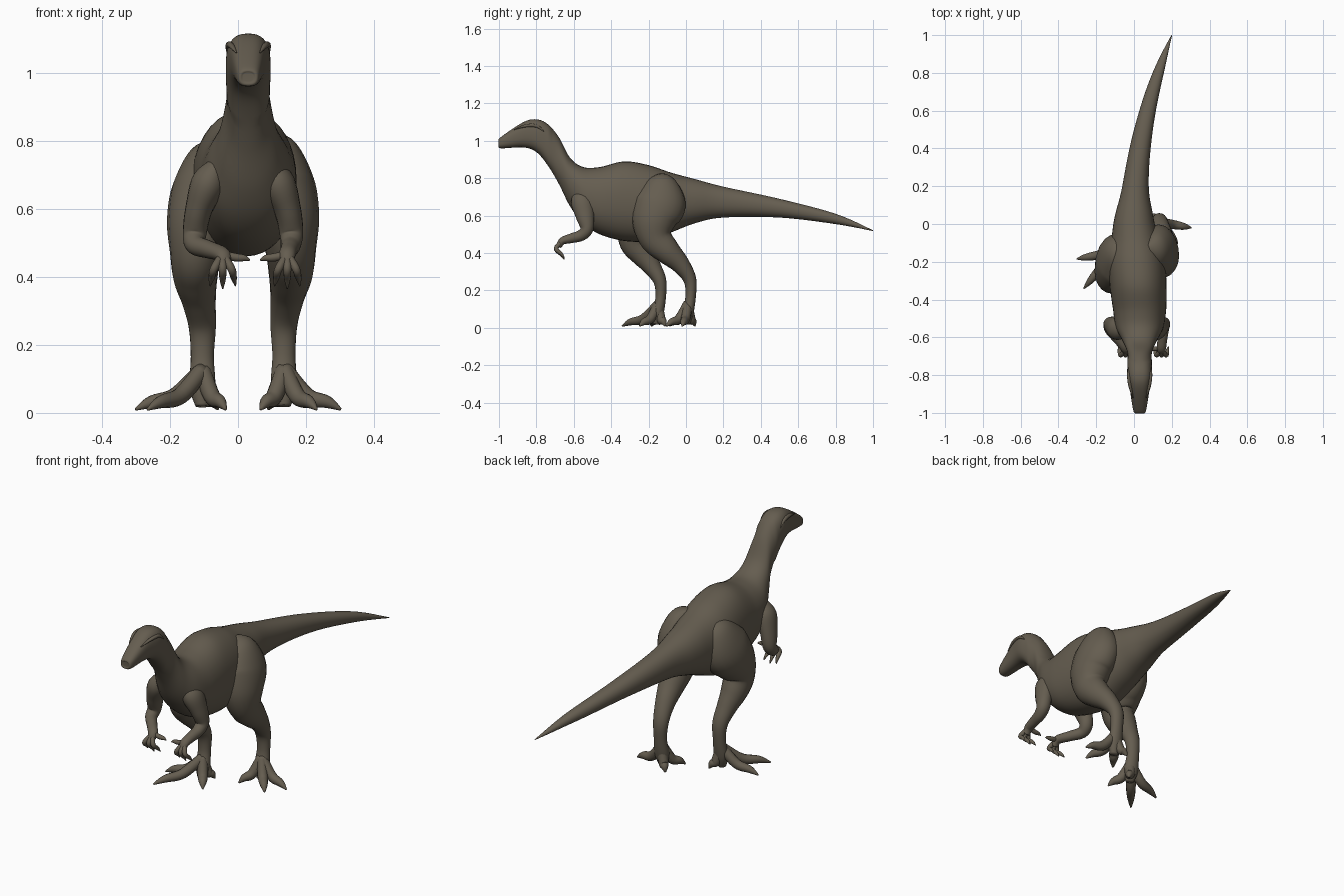
import bpy, bmesh, math
from mathutils import Vector

cube = bpy.data.objects.get("Cube")
if cube:
    bpy.data.objects.remove(cube, do_unlink=True)

skin = bpy.data.materials.new("olive brown hide")
skin.use_nodes = True
skin.diffuse_color = (.13, .11, .08, 1)
shader = skin.node_tree.nodes["Principled BSDF"]
shader.inputs["Base Color"].default_value = skin.diffuse_color
shader.inputs["Roughness"].default_value = .8


def spline(stations, steps):
    """Catmull-Rom interpolation through tuples of any length."""
    points = [Vector(station) for station in stations]
    points = [points[0], *points, points[-1]]
    result = []
    for before, start, end, after in zip(points, points[1:], points[2:], points[3:]):
        leave, arrive = (end - before) / 2, (after - start) / 2
        for i in range(steps):
            t = i / steps
            ease = t * t * (3 - 2 * t)
            result.append(start.lerp(end, ease) + leave * (t * (1 - t) ** 2)
                          - arrive * (t * t * (1 - t)))
    result.append(points[-1])
    return result


def loft(name, rings):
    """Join equal rings of points into one smooth closed skin."""
    bm = bmesh.new()
    loops = [[bm.verts.new(point) for point in ring] for ring in rings]
    for low, high in zip(loops, loops[1:]):
        for i in range(len(low)):
            bm.faces.new((low[i - 1], low[i], high[i], high[i - 1]))
    bm.faces.new(loops[0])
    bm.faces.new(loops[-1])
    bmesh.ops.recalc_face_normals(bm, faces=bm.faces)
    for face in bm.faces:
        face.smooth = True
    mesh = bpy.data.meshes.new(name)
    bm.to_mesh(mesh)
    bm.free()
    mesh.materials.append(skin)
    obj = bpy.data.objects.new(name, mesh)
    bpy.context.collection.objects.link(obj)


def circle(count):
    angles = [math.tau * i / count for i in range(count)]
    return [(math.cos(angle), math.sin(angle)) for angle in angles]


def limb(name, centres, radii, sides=20, steps=6):
    """Sweep an oval along a path; each radius pair is (sideways, fore and aft)."""
    path = spline(centres, steps)
    sizes = spline(radii, steps)
    sideways = Vector((1, 0, 0))
    rings = []
    for i, (centre, size) in enumerate(zip(path, sizes)):
        along = path[min(i + 1, len(path) - 1)] - path[max(i - 1, 0)]
        along.normalize()
        sideways = (sideways - along * sideways.dot(along)).normalized()
        depth = along.cross(sideways)
        rings.append([centre + sideways * (c * size.x) + depth * (s * size.y)
                      for c, s in circle(sides)])
    loft(name, rings)


def digit(name, base, middle, tip, radius):
    """A toe or finger that swells at the joint and tapers to its claw."""
    knuckle = middle.lerp(tip, .6) + Vector((0, 0, radius / 4))
    taper = [(radius * k, radius * k) for k in (1, 1, .75, .15)]
    limb(name, [base, middle, knuckle, tip], taper, sides=12, steps=5)


def superpower(value, power):
    return math.copysign(abs(value) ** power, value)


# Head, neck, trunk and tail: (y, top, bottom, half width)
profile = [
    (-1, 1, .975, .015), (-.99, 1.02, .96, .033), (-.87, 1.1, .965, .053),
    (-.8, 1.115, .94, .065), (-.74, 1.09, .87, .065), (-.68, 1.02, .77, .065),
    (-.62, .91, .65, .09), (-.55, .86, .56, .125), (-.46, .86, .5, .14),
    (-.33, .89, .465, .15), (-.2, .87, .465, .15), (-.08, .83, .51, .125),
    (.05, .795, .56, .1), (.2, .755, .59, .07), (.5, .69, .59, .05),
    (.8, .61, .555, .03), (1, .522, .518, .002),
]
rings = []
for y, top, bottom, half in spline(profile, 6):
    # The trunk sits a little to the left and the tail swings further left
    bend = y * y / 5 if y > 0 else min(.03, -y / 15)
    middle, tall = (top + bottom) / 2, (top - bottom) / 2
    boxy = .78 if y < -.72 else .92
    rings.append([(bend + half * superpower(c, boxy), y,
                   middle + tall * superpower(s, boxy)) for c, s in circle(36)])
loft("body", rings)

# Shared shapes for the paired limbs, with x measured outward from the midline
leg_path = [(.06, -.13, .82), (.09, -.13, .77), (.11, -.14, .67), (.13, -.17, .57),
            (.14, -.16, .48), (.14, -.1, .41), (.13, -.03, .34), (.12, .02, .26),
            (.12, .025, .17), (.12, .01, .08), (.12, 0, .02)]
leg_radii = [(.01, .02), (.07, .09), (.1, .14), (.095, .12), (.075, .09), (.065, .07),
             (.05, .05), (.04, .035), (.034, .028), (.038, .03), (.02, .02)]
arm_path = [(.07, -.56, .74), (.1, -.555, .68), (.13, -.54, .6), (.142, -.53, .53),
            (.14, -.56, .495)]
arm_radii = [(.02, .03), (.05, .06), (.04, .05), (.035, .035), (.03, .03),
             (.026, .026), (.024, .02), (.018, .014)]
toe_names = ("outer", "middle", "inner", "rear")
toe_angles = (80, 40, -35, -130)


def build_side(label, side, stride, toe_lengths, hand_x):
    def place(x, y, z):
        return Vector((.015 + side * x, y, z))

    # Leg, swung forward by the stride from the hip down
    def swing(x, y, z):
        return place(x, y - stride * min(1, (.82 - z) * 2), z - stride * z / 5)

    limb(label + "_leg", [swing(*point) for point in leg_path], leg_radii)

    # Toes fanned around the foot
    ankle = swing(.12, .01, .13)
    for toe, angle, length in zip(toe_names, toe_angles, toe_lengths):
        turn = math.radians(angle)
        aim = Vector((side * math.sin(turn), -math.cos(turn), 0)) * length
        knuckle, tip = ankle + aim * .4, ankle + aim
        knuckle.z, tip.z = .05, .01
        digit(f"{label}_{toe}_toe", ankle, knuckle, tip, .025)

    # Arm, bent at the elbow and reaching toward the hand
    elbow, hand = place(*arm_path[-1]), place(hand_x, -.66, .465)
    wrist = [elbow.lerp(hand, .5), hand, hand + Vector((0, -.02, -.03))]
    limb(label + "_arm", [place(*point) for point in arm_path] + wrist, arm_radii)

    # Three curled fingers and a thumb turned inward
    for number in range(3):
        spread = (number - 1) / 40
        knuckle = hand + Vector((spread, -.035, -.04))
        tip = hand + Vector((spread * 1.5, .01, abs(spread) / 3 - .1))
        digit(f"{label}_finger_{number + 1}", hand, knuckle, tip, .012)
    inward = Vector((-side, 0, -.2))
    digit(label + "_thumb", hand, hand + inward * .04, hand + inward * .08, .012)

    # Brow ridge above the eye
    brow = [(.035, -.92, 1.06), (.05, -.86, 1.08), (.058, -.8, 1.08), (.06, -.76, 1.05)]
    limb(label + "_brow", [(.03 + side * x, y, z) for x, y, z in brow],
         [(.002, .002), (.009, .008), (.009, .009), (.002, .002)], sides=10)


build_side("left", 1, 0, (.17, .15, .12, .06), .13)
build_side("right", -1, .16, (.2, .25, .12, .06), .06)
